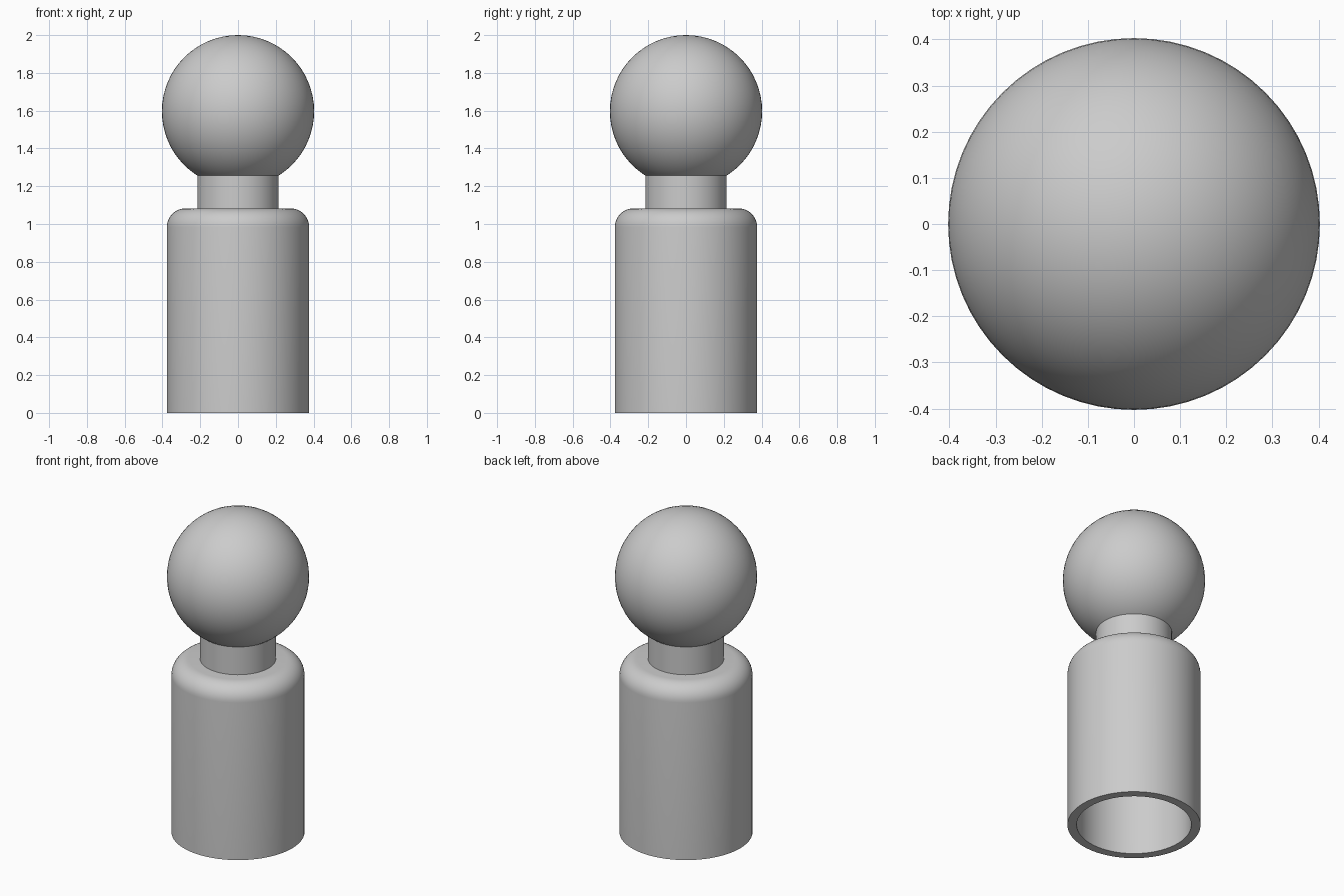
import bpy, bmesh, math
from mathutils import Vector

if "Cube" in bpy.data.objects:
    bpy.data.objects.remove(bpy.data.objects["Cube"])

SEGMENTS = 64

# One plain grey for the whole figure
grey = bpy.data.materials.new("plain_grey")
grey.use_nodes = True
grey.diffuse_color = (0.6, 0.6, 0.6, 1)
grey.node_tree.nodes["Principled BSDF"].inputs["Base Color"].default_value = (0.6, 0.6, 0.6, 1)


def finish(name, bm):
    """Turn a bmesh into a smooth object with crisp edges."""
    bmesh.ops.remove_doubles(bm, verts=bm.verts, dist=0.0001)
    bmesh.ops.recalc_face_normals(bm, faces=bm.faces)
    mesh = bpy.data.meshes.new(name)
    bm.to_mesh(mesh)
    bm.free()
    mesh.materials.append(grey)
    obj = bpy.data.objects.new(name, mesh)
    bpy.context.collection.objects.link(obj)
    bpy.ops.object.select_all(action='DESELECT')
    obj.select_set(True)
    bpy.context.view_layer.objects.active = obj
    bpy.ops.object.shade_smooth_by_angle(angle=math.radians(30))
    return obj


def lathe(name, profile):
    """Revolve (radius, height) points around the z axis."""
    bm = bmesh.new()
    verts = [bm.verts.new((r, 0, z)) for r, z in profile]
    edges = [bm.edges.new(pair) for pair in zip(verts, verts[1:])]
    bmesh.ops.spin(bm, geom=verts + edges, cent=(0, 0, 0), axis=(0, 0, 1),
                   angle=math.tau, steps=SEGMENTS)
    return finish(name, bm)


def shoulder(r, z, radius, steps=10):
    """Quarter-round from the side wall up to the flat top."""
    angles = [math.pi / 2 * i / steps for i in range(steps + 1)]
    return [(r - radius + radius * math.cos(a), z - radius + radius * math.sin(a))
            for a in angles]


# Hollow body: outer shell, open base rim, then the inner cavity
outer = [(0.377, 0)] + shoulder(0.377, 1.083, 0.1) + [(0, 1.083)]
inner = [(0.325, 0)] + shoulder(0.325, 1.03, 0.05) + [(0, 1.03)]
lathe("body", outer[::-1] + inner)

# Neck
lathe("neck", [(0, 1.06), (0.215, 1.06), (0.215, 1.3), (0, 1.3)])

# Ball head
bm = bmesh.new()
bmesh.ops.create_uvsphere(bm, u_segments=SEGMENTS, v_segments=SEGMENTS // 2, radius=0.403)
bmesh.ops.translate(bm, verts=bm.verts, vec=Vector((0, 0, 1.597)))
finish("head", bm)
